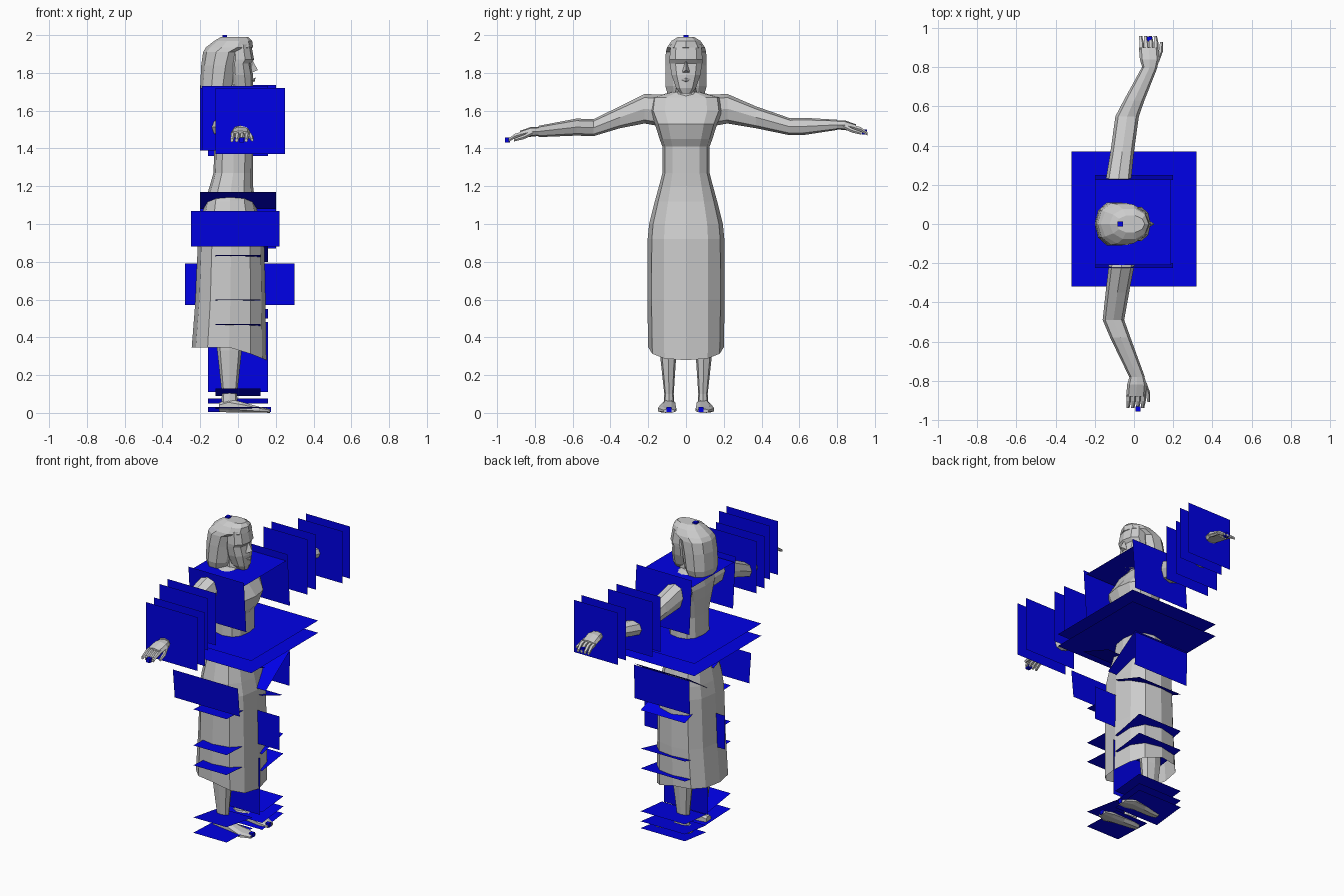
import bpy, bmesh, math
from mathutils import Vector


def material(name, col):
    m = bpy.data.materials.new(name)
    m.diffuse_color = (*col, 1)
    return m


GREY = material("stone grey", (0.6, 0.6, 0.6))
BLUE = material("marker blue", (0.0, 0.0, 0.8))


def finish(name, bm, mat):
    me = bpy.data.meshes.new(name)
    bm.to_mesh(me)
    bm.free()
    me.materials.append(mat)
    ob = bpy.data.objects.new(name, me)
    bpy.context.collection.objects.link(ob)
    return ob


def loft(name, axis, rings, n=8, power=0.8, hem=0.0, turn=0.0, open_end=False):
    """rings: (t, a, b, ra, rb), a and b being the two other axes in xyz order"""
    bm = bmesh.new()
    loops = []
    for i, (t, a, b, ra, rb) in enumerate(rings):
        loop = []
        for k in range(n):
            ang = 2 * math.pi * (k + turn) / n
            c, s = math.cos(ang), math.sin(ang)
            u = a + ra * math.copysign(abs(c) ** power, c)
            v = b + rb * math.copysign(abs(s) ** power, s)
            tt = t - (hem * max(c, 0) if i == 0 else 0)
            co = {"z": (u, v, tt), "y": (u, tt, v), "x": (tt, u, v)}[axis]
            loop.append(bm.verts.new(co))
        loops.append(loop)
    for l0, l1 in zip(loops, loops[1:]):
        for k in range(n):
            bm.faces.new((l0[k], l0[(k + 1) % n], l1[(k + 1) % n], l1[k]))
    if not open_end:
        bm.faces.new(loops[0])
    bm.faces.new(loops[-1])
    bmesh.ops.recalc_face_normals(bm, faces=bm.faces)
    return finish(name, bm, GREY)


def upright(name, rows, **kw):
    """rows: (z, back x, front x, half width in y)"""
    return loft(name, "z", [(z, (x0 + x1) / 2, 0, (x1 - x0) / 2, w)
                            for z, x0, x1, w in rows], **kw)


def sheet(name, x0, x1, p, q):
    """flat plate running along x between the (y, z) points p and q"""
    bm = bmesh.new()
    bm.faces.new([bm.verts.new(c) for c in
                  ((x0, *p), (x1, *p), (x1, *q), (x0, *q))])
    return finish(name, bm, BLUE)


def wedge(name, pts):
    bm = bmesh.new()
    for p in pts:
        bm.verts.new(p)
    bmesh.ops.convex_hull(bm, input=bm.verts)
    return finish(name, bm, GREY)


def cube(name, co, size=0.026):
    bm = bmesh.new()
    bmesh.ops.create_cube(bm, size=size)
    bmesh.ops.translate(bm, verts=bm.verts, vec=Vector(co))
    return finish(name, bm, BLUE)


# Dress with waist, bust and slanted open hem
upright("dress", [
    (0.347, -0.245, 0.15, 0.20), (0.6, -0.225, 0.145, 0.205),
    (0.92, -0.212, 0.138, 0.203), (1.0, -0.20, 0.12, 0.195),
    (1.12, -0.175, 0.09, 0.165), (1.2, -0.15, 0.08, 0.143),
    (1.27, -0.13, 0.08, 0.125), (1.41, -0.125, 0.08, 0.125),
    (1.45, -0.13, 0.105, 0.14), (1.53, -0.14, 0.13, 0.165),
    (1.60, -0.14, 0.075, 0.195), (1.67, -0.12, 0.035, 0.185),
    (1.70, -0.09, 0.01, 0.07)], n=12, hem=0.068, open_end=True)

# Head, face details and hair
upright("neck", [(1.66, -0.08, 0.03, 0.06), (1.78, -0.07, 0.02, 0.045)])
upright("face", [
    (1.69, 0.0, 0.068, 0.03), (1.72, -0.04, 0.08, 0.055),
    (1.79, -0.06, 0.08, 0.08), (1.85, -0.06, 0.068, 0.09),
    (1.87, -0.06, 0.085, 0.092), (1.95, -0.06, 0.07, 0.085)], n=10, power=0.9)
wedge("nose", [(0.07, -0.022, 1.80), (0.07, 0.022, 1.80),
               (0.105, 0, 1.815), (0.075, 0, 1.87), (0.05, 0, 1.84)])
wedge("lips", [(0.07, -0.03, 1.765), (0.07, 0.03, 1.765),
               (0.092, 0, 1.775), (0.09, 0, 1.755), (0.07, 0, 1.75)])
upright("hair", [
    (1.68, -0.19, -0.04, 0.10), (1.73, -0.20, -0.02, 0.115),
    (1.84, -0.195, 0.0, 0.115), (1.91, -0.185, 0.02, 0.112),
    (1.935, -0.17, 0.08, 0.105), (1.97, -0.125, 0.075, 0.08),
    (1.99, -0.09, 0.055, 0.045)], n=10, power=0.95)

# Legs and feet
for side, tag in ((-1, "left"), (1, "right")):
    y = 0.09 * side
    loft(tag + "_leg", "z", [(0.03, -0.045, y, 0.045, 0.03),
                             (0.10, -0.045, y, 0.04, 0.025),
                             (0.33, -0.045, y + 0.005 * side, 0.065, 0.045),
                             (0.60, -0.04, y, 0.07, 0.06)])
    loft(tag + "_foot", "x", [(-0.10, y, 0.03, 0.025, 0.025),
                              (-0.05, y, 0.038, 0.035, 0.038),
                              (0.02, y + 0.005 * side, 0.03, 0.042, 0.03),
                              (0.11, y + 0.01 * side, 0.017, 0.052, 0.017),
                              (0.17, y, 0.01, 0.032, 0.01)], turn=0.5)

# Arms: (y, x, z, half depth, half height)
ARMS = {
    "left": [(-0.12, -0.05, 1.60, 0.07, 0.085), (-0.22, -0.065, 1.61, 0.065, 0.078),
             (-0.35, -0.085, 1.565, 0.06, 0.058), (-0.49, -0.105, 1.51, 0.055, 0.045),
             (-0.58, -0.07, 1.513, 0.052, 0.045), (-0.78, 0.015, 1.49, 0.04, 0.03)],
    "right": [(0.12, -0.06, 1.60, 0.07, 0.085), (0.22, -0.08, 1.61, 0.065, 0.078),
              (0.37, -0.06, 1.565, 0.06, 0.058), (0.55, -0.035, 1.515, 0.06, 0.045),
              (0.63, 0.0, 1.517, 0.053, 0.045), (0.80, 0.08, 1.525, 0.04, 0.027)]}
for tag, rings in ARMS.items():
    s = -1 if tag == "left" else 1
    loft(tag + "_arm", "y", rings)
    y, x, z = rings[-1][:3]
    loft(tag + "_palm", "y", [(y, x, z, 0.038, 0.024),
                              (y + 0.04 * s, x, z - 0.002, 0.05, 0.026),
                              (y + 0.10 * s, x - 0.005, z - 0.016, 0.05, 0.019)])
    for i in range(4):
        fx = x - 0.042 + i * 0.025
        loft(f"{tag}_finger_{i + 1}", "y", [
            (y + 0.09 * s, fx, z - 0.014, 0.0125, 0.013),
            (y + 0.125 * s, fx, z - 0.024, 0.012, 0.012),
            (y + 0.16 * s, fx - 0.005, z - 0.047, 0.009, 0.01)], n=5)
    loft(tag + "_thumb", "y", [(y + 0.03 * s, x + 0.035, z - 0.005, 0.014, 0.014),
                               (y + 0.08 * s, x + 0.055, z - 0.03, 0.012, 0.012),
                               (y + 0.13 * s, x + 0.06, z - 0.045, 0.008, 0.008)], n=5)

# Small cubes at the body ends
for co in ((-0.07, 0, 1.987), (0.02, -0.945, 1.445), (0.08, 0.945, 1.487),
           (0.163, -0.09, 0.018), (0.163, 0.08, 0.018)):
    cube("end_marker", co)

# Upright plates across the arms: (x0, x1, y, low z, high z)
for x0, x1, y, z0, z1 in ((-0.12, 0.25, -0.775, 1.37, 1.72),
                          (-0.12, 0.25, -0.695, 1.37, 1.72),
                          (-0.19, 0.16, -0.54, 1.39, 1.73),
                          (-0.19, 0.16, -0.455, 1.39, 1.73),
                          (-0.07, 0.25, 0.80, 1.37, 1.71),
                          (-0.07, 0.25, 0.72, 1.37, 1.71),
                          (-0.16, 0.16, 0.575, 1.36, 1.72),
                          (-0.16, 0.16, 0.49, 1.36, 1.72)):
    sheet("arm_plate", x0, x1, (y, z0), (y, z1))

# Neck, shoulder and waist plates
sheet("neck_plate", -0.2, 0.19, (-0.21, 1.69), (0.225, 1.69))
sheet("left_shoulder_plate", -0.2, 0.2, (-0.225, 1.72), (-0.20, 1.39))
sheet("right_shoulder_plate", -0.2, 0.2, (0.225, 1.735), (0.25, 1.39))
for z in (1.28, 1.20):
    sheet("waist_plate", -0.32, 0.32, (-0.32, z), (0.37, z))

# Hip plates
sheet("left_hip_plate", -0.25, 0.22, (-0.315, 1.07), (-0.295, 0.88))
sheet("right_hip_plate", -0.2, 0.2, (0.25, 1.09), (0.245, 0.87))
sheet("left_groin_plate", -0.2, 0.2, (-0.235, 1.17), (0, 1.08))
sheet("right_groin_plate", -0.2, 0.2, (0.25, 1.10), (0, 0.93))

# Plates between the legs
sheet("thigh_divider", -0.28, 0.30, (0, 0.57), (0, 0.79))
sheet("shin_divider", -0.16, 0.16, (0, 0.11), (0, 0.48))

# Nearly level plates across each leg: (inner z, outer z)
for a, b in ((0.82, 0.835), (0.59, 0.6), (0.455, 0.47), (0.09, 0.13), (0.02, 0.03)):
    sheet("left_leg_plate", -0.12, 0.12, (-0.02, a), (-0.29, b))
for a, b in ((0.88, 0.80), (0.50, 0.55), (0.39, 0.42), (0.12, 0.14),
             (0.05, 0.075), (0.005, 0.03)):
    sheet("right_leg_plate", -0.16, 0.16, (0.02, a), (0.24, b))
